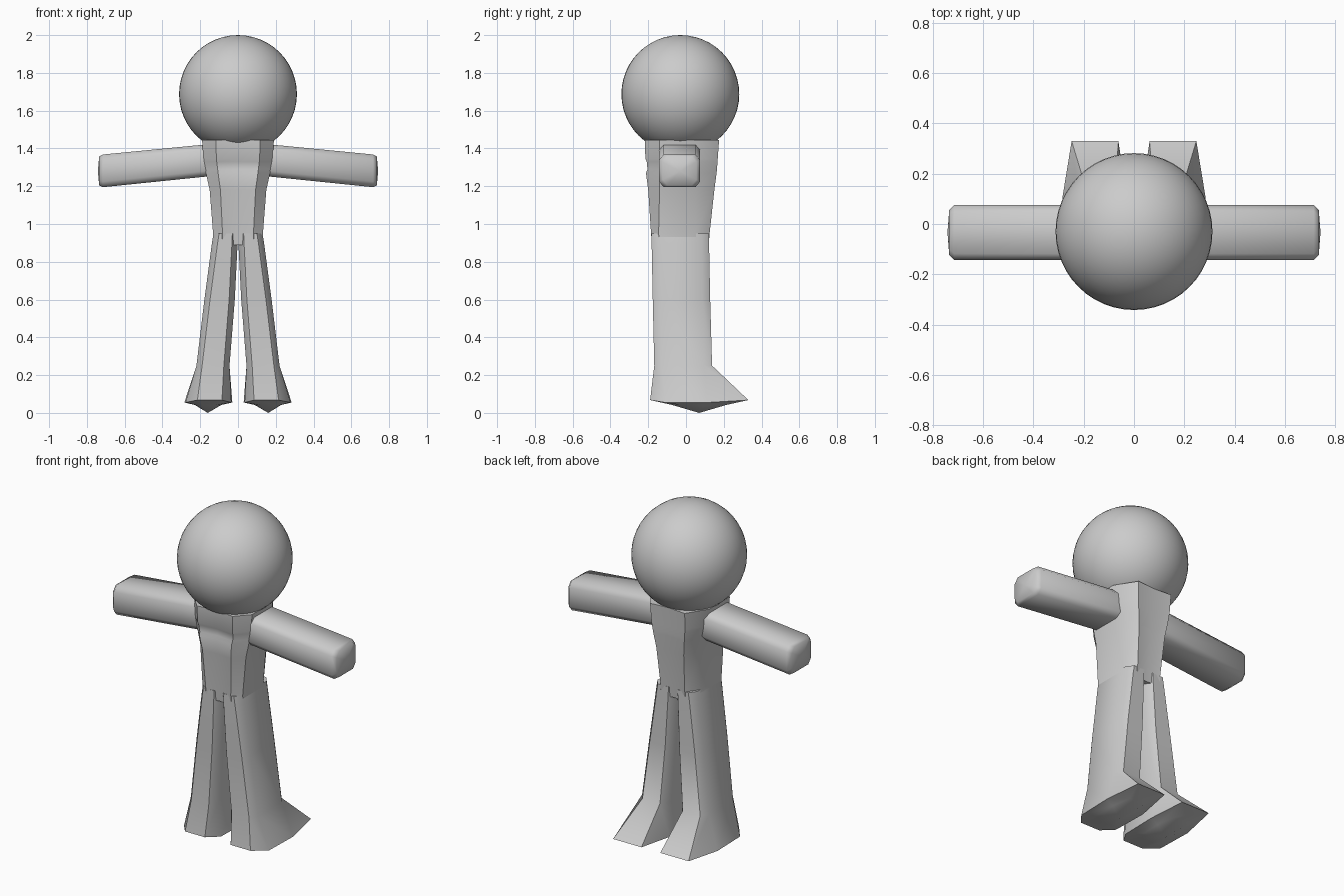
import bpy, math
from mathutils import Vector

if "Cube" in bpy.data.objects:
    bpy.data.objects.remove(bpy.data.objects["Cube"])

grey = bpy.data.materials.new("plain_grey")
grey.diffuse_color = (0.6, 0.6, 0.6, 1)
grey.use_nodes = True
grey.node_tree.nodes["Principled BSDF"].inputs["Base Color"].default_value = grey.diffuse_color


def finish(ob, angle):
    ob.data.materials.append(grey)
    bpy.ops.object.select_all(action='DESELECT')
    ob.select_set(True)
    bpy.context.view_layer.objects.active = ob
    bpy.ops.object.shade_smooth_by_angle(angle=math.radians(angle))


def loft(name, rings, angle=50, mirror=False, tip=None):
    """Skin equal-length rings, cap the start, close the end with a cap or a tip."""
    n = len(rings[0])
    verts = [Vector(p) for r in rings for p in r]
    faces = [tuple(range(n))[::-1]]
    for k in range(len(rings) - 1):
        a, b = k * n, (k + 1) * n
        faces += [(a + i, a + (i + 1) % n, b + (i + 1) % n, b + i) for i in range(n)]
    last = (len(rings) - 1) * n
    if tip:
        verts.append(Vector(tip))
        faces += [(last + i, last + (i + 1) % n, len(verts) - 1) for i in range(n)]
    else:
        faces.append(tuple(range(last, last + n)))
    import bmesh
    me = bpy.data.meshes.new(name)
    me.from_pydata(verts, [], faces)
    bm = bmesh.new()
    bm.from_mesh(me)
    bmesh.ops.recalc_face_normals(bm, faces=bm.faces)
    bm.to_mesh(me)
    bm.free()
    ob = bpy.data.objects.new(name, me)
    bpy.context.collection.objects.link(ob)
    finish(ob, angle)
    if mirror:
        ob.modifiers.new("mirror", 'MIRROR')
    return ob


def chamfered(u0, u1, v0, v1, cu, cv):
    """Rectangle with cut corners, eight points."""
    return [(u0 + cu, v0), (u1 - cu, v0), (u1, v0 + cv), (u1, v1 - cv),
            (u1 - cu, v1), (u0 + cu, v1), (u0, v1 - cv), (u0, v0 + cv)]


# Head
bpy.ops.mesh.primitive_uv_sphere_add(segments=48, ring_count=24, radius=0.312,
                                     location=(0, -0.03, 1.688))
head = bpy.context.object
head.name = "head"
finish(head, 60)

# Torso: z, half width, front y, side front y, side back y, back y
levels = [(0.89, 0.135, -0.18, -0.14, 0.06, 0.12),
          (0.95, 0.132, -0.185, -0.145, 0.05, 0.125),
          (1.18, 0.15, -0.20, -0.14, 0.05, 0.15),
          (1.27, 0.17, -0.212, -0.14, 0.05, 0.162),
          (1.29, 0.174, -0.204, -0.14, 0.05, 0.164),
          (1.33, 0.182, -0.208, -0.14, 0.05, 0.167),
          (1.345, 0.184, -0.215, -0.14, 0.05, 0.168),
          (1.445, 0.19, -0.218, -0.14, 0.055, 0.175)]
rings = []
for z, w, f, sf, sb, b in levels:
    half = [(0.62 * w, f), (w, sf), (w, sb), (0.6 * w, b)]
    loop = [(0, f + 0.012)] + half + [(0, b - 0.01)] + [(-x, y) for x, y in half[::-1]]
    rings.append([(x, y, z) for x, y in loop])
loft("torso", rings, 40)

# Arms, drooping slightly outward
arm = []
for x, z0, z1, g in [(0.13, 1.255, 1.425, 0), (0.715, 1.195, 1.368, 0),
                     (0.735, 1.205, 1.358, 0.02)]:
    arm.append([(x, y, z) for y, z in
                chamfered(-0.143 + g, 0.075 - g, z0, z1, 0.025, 0.03)])
loft("arms", arm, 60, True, (0.742, -0.033, 1.28))

# Legs flow into feet that point towards the back
leg = []
for z, x0, x1, y0, y1 in [(0.95, 0.0, 0.130, -0.182, 0.122),
                          (0.90, 0.002, 0.138, -0.182, 0.122),
                          (0.60, 0.017, 0.178, -0.176, 0.128),
                          (0.25, 0.045, 0.220, -0.168, 0.138)]:
    leg.append([(x, y, z) for x, y in chamfered(x0, x1, y0, y1, 0.03, 0.04)])
sole = [(0.085, -0.19), (0.215, -0.19), (0.278, -0.11), (0.284, 0.11),
        (0.248, 0.33), (0.062, 0.33), (0.03, 0.11), (0.035, -0.11)]
leg.append([(x, y, 0.068 if abs(y) > 0.15 else 0.055) for x, y in sole])
leg.append([(0.16 + (x - 0.16) * 0.55, 0.07 + (y - 0.07) * 0.55, 0.042) for x, y in sole])
loft("legs_and_feet", leg, 50, True, (0.16, 0.07, 0.0))
